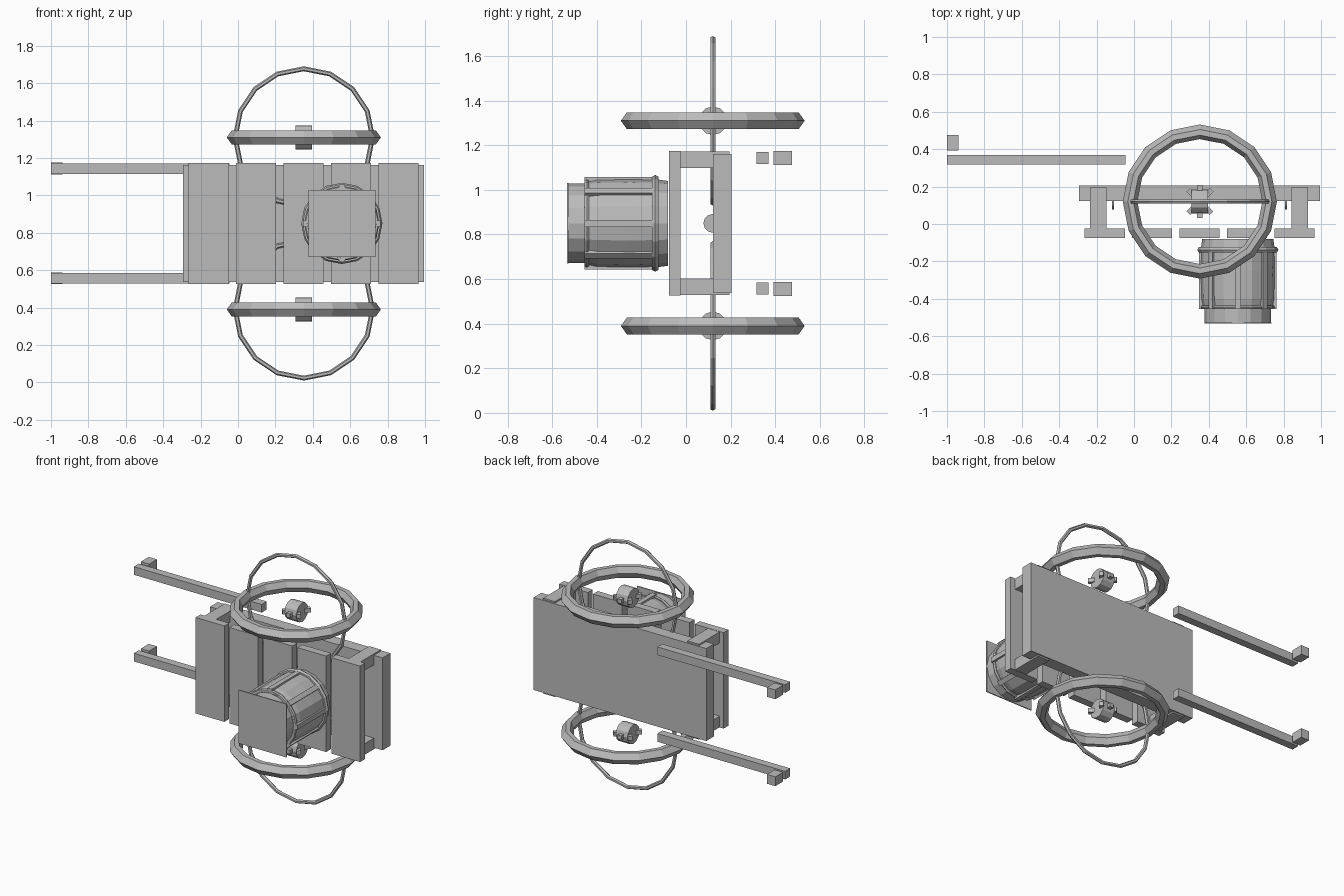
import bpy, bmesh, math
from mathutils import Vector, Matrix

if "Cube" in bpy.data.objects:
    bpy.data.objects.remove(bpy.data.objects["Cube"])

grey = bpy.data.materials.new("plain grey")
grey.diffuse_color = (0.5, 0.5, 0.5, 1)
grey.use_nodes = True
grey.node_tree.nodes["Principled BSDF"].inputs["Base Color"].default_value = grey.diffuse_color
MID = 0.85          # height of the cart's own centre line
AX, AY = 0.352, 0.12  # wheel centre in x and y


def finish(name, bm):
    bmesh.ops.recalc_face_normals(bm, faces=bm.faces)
    me = bpy.data.meshes.new(name)
    bm.to_mesh(me)
    bm.free()
    me.materials.append(grey)
    ob = bpy.data.objects.new(name, me)
    bpy.context.collection.objects.link(ob)
    return ob


def box(name, x, y, z, rot=None):
    """Box from (min, max) ranges; rot is an optional extra matrix."""
    bm = bmesh.new()
    bmesh.ops.create_cube(bm, size=1)
    size = Vector((x[1] - x[0], y[1] - y[0], z[1] - z[0]))
    mid = Vector((x[0] + x[1], y[0] + y[1], z[0] + z[1])) / 2
    bm.transform(Matrix.Translation(mid) @ Matrix.Diagonal(size).to_4x4())
    if rot:
        bm.transform(rot)
    return finish(name, bm)


def place(axis, c, r, h, a):
    u, v = r * math.cos(a), r * math.sin(a)
    p = {"x": (h, u, v), "y": (u, h, v), "z": (u, v, h)}[axis]
    return Vector(c) + Vector(p)


def ring(name, axis, c, profile, n=16):
    """Closed (radius, height) profile swept round an axis."""
    bm = bmesh.new()
    loops = [[bm.verts.new(place(axis, c, r, h, 2 * math.pi * i / n)) for r, h in profile]
             for i in range(n)]
    m = len(profile)
    for i in range(n):
        a, b = loops[i], loops[(i + 1) % n]
        for j in range(m):
            k = (j + 1) % m
            bm.faces.new((a[j], a[k], b[k], b[j]))
    return finish(name, bm)


def drum(name, axis, c, sections, n=16):
    """Capped solid through (radius, height) sections."""
    bm = bmesh.new()
    loops = [[bm.verts.new(place(axis, c, r, h, 2 * math.pi * i / n)) for i in range(n)]
             for r, h in sections]
    for a, b in zip(loops, loops[1:]):
        for i in range(n):
            k = (i + 1) % n
            bm.faces.new((a[i], a[k], b[k], b[i]))
    bm.faces.new(loops[0])
    bm.faces.new(loops[-1])
    return finish(name, bm)


def round_profile(major, minor, n=6):
    return [(major + minor * math.cos(2 * math.pi * i / n),
             minor * math.sin(2 * math.pi * i / n)) for i in range(n)]


# bed panel and the row of slats facing it
box("bed_panel", (-0.295, 0.995), (0.122, 0.205), (0.538, 1.162))
for i in range(5):
    x = -0.264 + i * 0.2535
    box("slat", (x, x + 0.215), (-0.076, -0.024), (0.526, 1.174))

# parts mirrored above and below the centre line
rim = [(0.412, 0), (0.385, 0.038), (0.355, 0.038), (0.334, 0), (0.355, -0.038), (0.385, -0.038)]
for s in (-1, 1):
    def zr(a, b):
        return tuple(sorted((MID + s * a, MID + s * b)))

    for x in (-0.235, 0.842):
        box("corner_post", (x, x + 0.088), (-0.026, 0.196), zr(0.247, 0.322))
    box("handle_bar", (-1.0, -0.045), (0.317, 0.37), zr(0.265, 0.32))
    box("handle_grip", (-1.0, -0.938), (0.392, 0.475), zr(0.262, 0.325))

    c = (AX, AY, MID + s * 0.46)
    ring("wheel_rim", "z", c, rim)
    ring("thin_hoop", "y", c, round_profile(0.367, 0.013))
    drum("wheel_hub", "x", c, [(0.064, -0.044), (0.064, 0.044)], 12)
    # short studs round the hub
    for deg in (45, 90, 135, 225, 270, 315):
        turn = Matrix.Translation(c) @ Matrix.Rotation(math.radians(deg), 4, "Z")
        box("hub_stud", (0.04, 0.088), (-0.014, 0.014), (-0.014, 0.014), turn)

# small axle end discs
for x in (-0.112, 0.812):
    drum("axle_disc", "x", (x, AY, MID), [(0.042, -0.005), (0.042, 0.005)], 12)

# barrel on the front of the slats
B = (0.555, 0, MID)
drum("barrel_body", "y", B, [(0.185, -0.455), (0.197, -0.40), (0.2, -0.25),
                             (0.197, -0.13), (0.19, -0.08)])
drum("barrel_neck", "y", B, [(0.178, -0.53), (0.178, -0.45)])
box("barrel_plate", (0.376, 0.734), (-0.533, -0.526), (MID - 0.18, MID + 0.18))
ring("barrel_hoop_back", "y", (B[0], -0.138, MID), round_profile(0.201, 0.016))
ring("barrel_hoop_front", "y", (B[0], -0.445, MID), round_profile(0.19, 0.011))
for i in range(8):
    turn = Matrix.Translation(B) @ Matrix.Rotation(i * math.pi / 4, 4, "Y")
    box("barrel_rib", (0.185, 0.207), (-0.455, -0.13), (-0.016, 0.016), turn)
